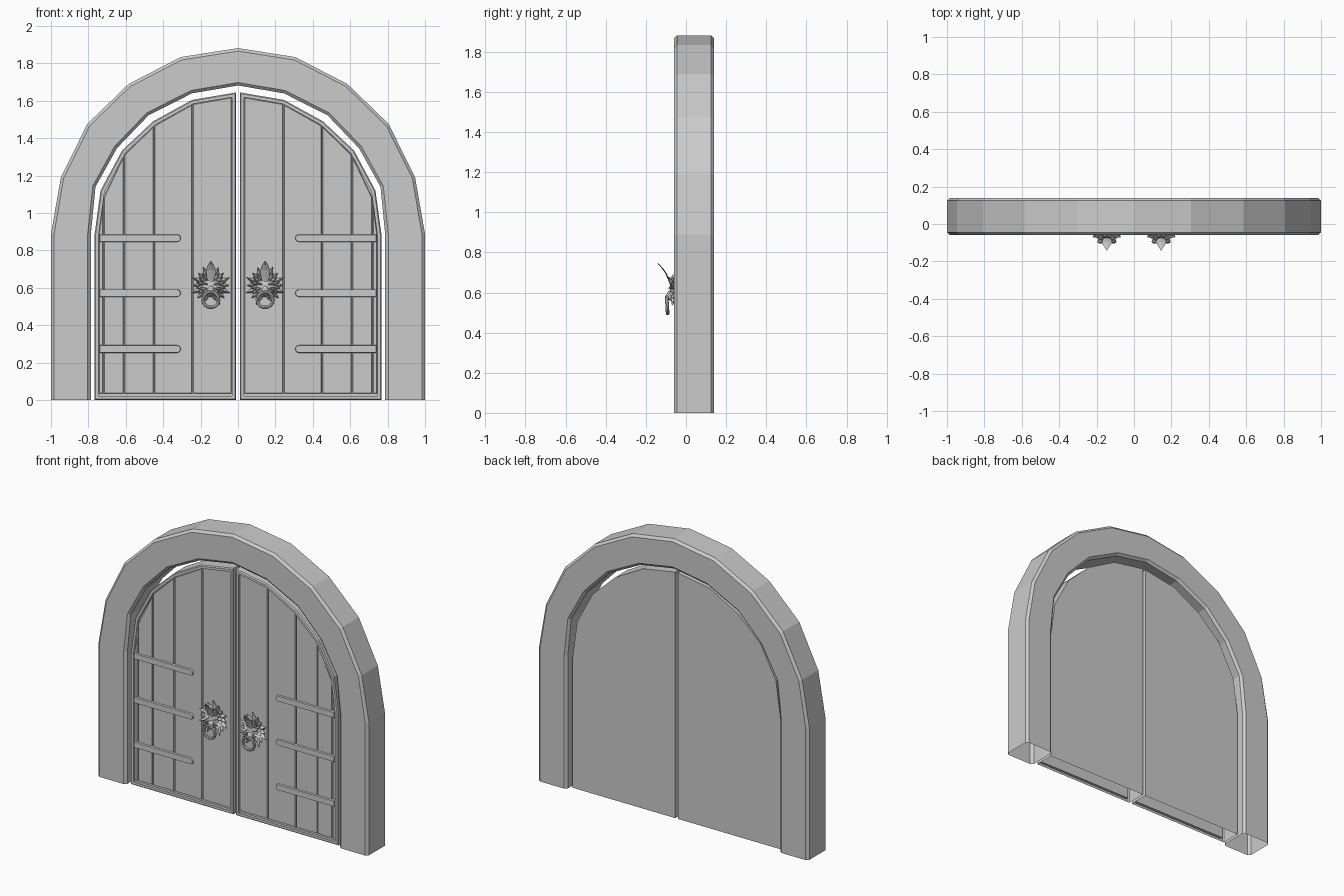
import bpy, bmesh, math
from mathutils import Vector, Matrix

if "Cube" in bpy.data.objects:
    bpy.data.objects.remove(bpy.data.objects["Cube"])

OUTER = [(1, 0), (1, .888), (.947, 1.19), (.806, 1.476), (.585, 1.69), (.306, 1.834), (0, 1.882)]
INNER = [(.787, 0), (.787, .885), (.762, 1.14), (.647, 1.347), (.478, 1.523), (.246, 1.64), (0, 1.682)]
DOOR = [(.768, 0), (.768, .877), (.735, 1.12), (.62, 1.335), (.455, 1.49), (.246, 1.605), (.01, 1.645), (.01, 0)]


def finish(bm, name):
    bmesh.ops.recalc_face_normals(bm, faces=bm.faces[:])
    me = bpy.data.meshes.new(name)
    bm.to_mesh(me)
    bm.free()
    ob = bpy.data.objects.new(name, me)
    bpy.context.collection.objects.link(ob)
    return ob


def ring(bm, pts, y, s=1):
    return [bm.verts.new((s * x, y, z)) for x, z in pts]


def bridge(bm, a, b, skip=()):
    n = len(a)
    for i in range(n):
        if i not in skip:
            bm.faces.new((a[i], a[(i + 1) % n], b[(i + 1) % n], b[i]))


def inset(pts, d):
    """Offset a convex counter-clockwise outline inwards."""
    out, n = [], len(pts)
    for i in range(n):
        p, q, r = (Vector(pts[k % n]) for k in (i - 1, i, i + 1))
        a, b = (q - p).normalized(), (r - q).normalized()
        na, nb = Vector((-a.y, a.x)), Vector((-b.y, b.x))
        v = q + (na + nb) * d / (1 + na.dot(nb))
        out.append((v.x, v.y))
    return out


# stone arch: chamfered section swept between outer and inner outlines, open feet
def build_arch():
    def full(h):
        return h + [(-x, z) for x, z in h[-2::-1]]
    section = [(0, -.045), (.08, -.06), (.92, -.06), (1, -.045),
               (1, .125), (.92, .14), (.08, .14), (0, .125)]
    bm = bmesh.new()
    prev = None
    for (ox, oz), (ix, iz) in zip(full(OUTER), full(INNER)):
        cur = [bm.verts.new((ox + (ix - ox) * t, y, oz + (iz - oz) * t)) for t, y in section]
        if prev:
            bridge(bm, prev, cur)
        prev = cur
    finish(bm, "arch_frame")


# door leaf: hollow body with raised rim
def build_leaf(s, side):
    bm = bmesh.new()
    rim = inset(DOOR, .022)
    loops = [ring(bm, DOOR, .10, s), ring(bm, DOOR, -.033, s), ring(bm, inset(DOOR, .006), -.04, s),
             ring(bm, rim, -.04, s), ring(bm, rim, -.022, s)]
    last = len(DOOR) - 1
    for i in range(4):
        bridge(bm, loops[i], loops[i + 1], (last - 0,) if i == 0 else ())
    bm.faces.new(loops[0])
    bm.faces.new(loops[-1])
    finish(bm, "door_leaf_" + side)

    # planks: chamfered strips following the arched top
    top = sorted(rim[1:-1])

    def height(x):
        for (x0, z0), (x1, z1) in zip(top, top[1:]):
            if x0 <= x <= x1:
                return z0 + (z1 - z0) * (x - x0) / (x1 - x0)
        return top[-1][1]
    bm = bmesh.new()
    cuts = [.033, .243, .45, .61, .72, .745]
    for a, b in zip(cuts, cuts[1:]):
        a, b = a + .002, b - .002
        mids = [p for p in reversed(top) if a + .01 < p[0] < b - .01]
        pts = [(a, .034), (b, .034), (b, height(b))] + mids + [(a, height(a))]
        back, front = ring(bm, pts, -.022, s), ring(bm, inset(pts, .003), -.031, s)
        bridge(bm, back, front)
        bm.faces.new(front)
    finish(bm, "planks_" + side)

    # strap hinges with rounded tips
    bm = bmesh.new()
    for z in (.866, .572, .273):
        r = .021
        pts = [(.742, z - r), (.742, z + r)]
        pts += [(.326 + r * math.cos(t), z + r * math.sin(t))
                for t in (math.pi * (.5 + k / 6) for k in range(7))]
        back, front = ring(bm, pts, -.028, s), ring(bm, inset(pts, .003), -.042, s)
        bridge(bm, back, front)
        bm.faces.new(front)
    finish(bm, "strap_hinges_" + side)


# beast-head knocker
def build_knocker(cx, side):
    bm = bmesh.new()
    cz = .61

    def leaf(ang, r0, r1, w, y0, y1, ytip):
        d = Vector((math.sin(ang), 0, math.cos(ang)))
        n = Vector((d.z, 0, -d.x))
        c = Vector((cx, 0, cz))
        m = r0 + (r1 - r0) * .45

        def v(r, o, y):
            return bm.verts.new(c + d * r + n * o + Vector((0, y, 0)))
        base, l, rt, tip, ridge = v(r0, 0, y0), v(m, -w, y0), v(m, w, y0), v(r1, 0, ytip), v(m, 0, y1)
        for f in ((base, l, ridge), (l, tip, ridge), (tip, rt, ridge), (rt, base, ridge), (base, rt, tip, l)):
            bm.faces.new(f)

    # mane in two layers
    for k in range(-7, 8):
        a = k * math.radians(22)
        leaf(a, .03, .098 + (.03 if k == 0 else .012 * (k % 2)), .016, -.035, -.062, -.055)
        leaf(a + .19, .02, .080, .014, -.045, -.075, -.07)
    # brows, cheeks and ears
    for q in (-1, 1):
        leaf(q * 1.15, .0, .062, .013, -.06, -.09, -.075)
        leaf(q * 2.0, .01, .06, .016, -.055, -.088, -.07)
        leaf(q * .6, .01, .085, .014, -.05, -.082, -.088)
    # faceted skull and snout
    for z, y, sc in ((.605, -.055, (.048, .026, .055)), (.585, -.078, (.02, .02, .026))):
        bmesh.ops.create_icosphere(bm, subdivisions=2, radius=1,
                                   matrix=Matrix.Translation((cx, y, z)) @ Matrix.Diagonal((*sc, 1)))
    # crest curling forward
    prev = None
    for z, y, w in ((.62, -.07, .008), (.655, -.082, .022), (.695, -.099, .027), (.722, -.118, .016), (.745, -.14, .001)):
        cur = [bm.verts.new((cx + o, y + dy, z)) for o, dy in ((-w, 0), (0, -.004), (w, 0), (0, .003))]
        if prev:
            bridge(bm, prev, cur)
        prev = cur
    finish(bm, "knocker_head_" + side)

    # pull ring hanging from the mouth
    bpy.ops.mesh.primitive_torus_add(major_radius=.042, minor_radius=.009, major_segments=18, minor_segments=8,
                                     location=(cx, -.094, .537), rotation=(math.pi / 2 + .06, 0, 0))
    bpy.context.object.name = "knocker_ring_" + side
    bpy.ops.object.shade_smooth_by_angle()


build_arch()
for s, side in ((-1, "left"), (1, "right")):
    build_leaf(s, side)
    build_knocker(s * .145, side)
